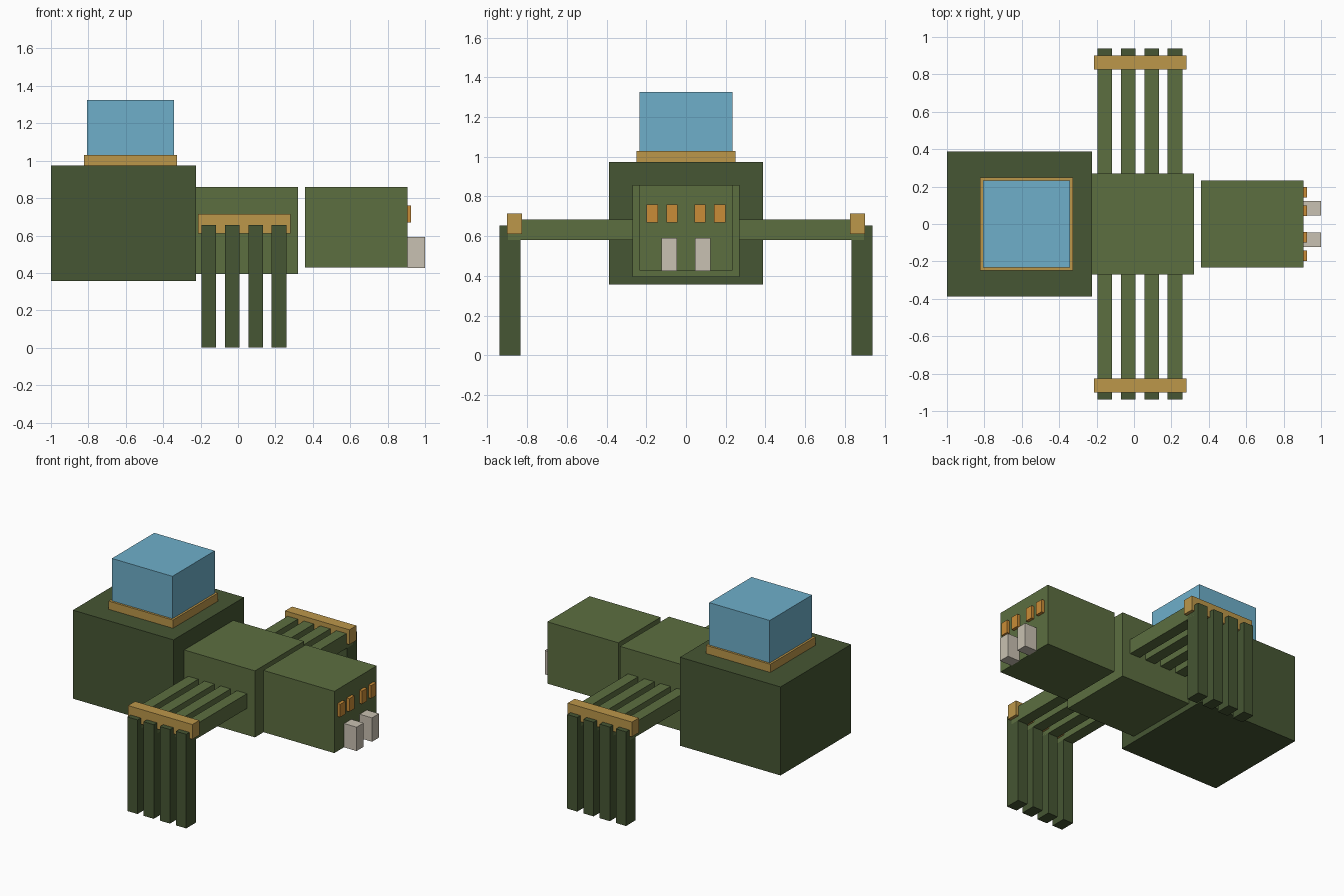
import bpy
import bmesh

cube = bpy.data.objects.get("Cube")
if cube:
    bpy.data.objects.remove(cube, do_unlink=True)


def material(name, *srgb):
    """Flat material from 0-255 sRGB values."""
    c = [v / 255 for v in srgb]
    lin = [v / 12.92 if v < 0.04 else ((v + 0.055) / 1.055) ** 2.4 for v in c]
    mat = bpy.data.materials.new(name)
    mat.use_nodes = True
    mat.diffuse_color = (*lin, 1)
    bsdf = mat.node_tree.nodes["Principled BSDF"]
    bsdf.inputs["Base Color"].default_value = (*lin, 1)
    bsdf.inputs["Roughness"].default_value = 0.8
    return mat


dark_green = material("dark green", 70, 86, 51)
green = material("moss green", 92, 110, 64)
gold = material("gold", 188, 151, 74)
blue = material("sky blue", 110, 175, 202)
orange = material("orange", 202, 140, 55)
bone = material("bone", 201, 193, 178)


def box(name, mat, xs, ys, zs):
    """Flat-faced box spanning the given x, y and z ranges."""
    bm = bmesh.new()
    bmesh.ops.create_cube(bm, size=1)
    for v in bm.verts:
        v.co = [sum(r) / 2 + c * (r[1] - r[0]) for r, c in zip((xs, ys, zs), v.co)]
    mesh = bpy.data.meshes.new(name)
    bm.to_mesh(mesh)
    bm.free()
    mesh.materials.append(mat)
    obj = bpy.data.objects.new(name, mesh)
    bpy.context.collection.objects.link(obj)
    return obj


def pair(name, mat, xs, ys, zs):
    """The same box on both sides of the body."""
    box(name + "_back", mat, xs, ys, zs)
    box(name + "_front", mat, xs, (-ys[1], -ys[0]), zs)


# Body blocks, with a gap behind the head
box("abdomen", dark_green, (-1, -0.225), (-0.388, 0.388), (0.357, 0.973))
box("thorax", green, (-0.225, 0.32), (-0.27, 0.27), (0.395, 0.858))
box("head", green, (0.358, 0.905), (-0.233, 0.233), (0.428, 0.858))

# Canopy and its collar on the abdomen
box("canopy_collar", gold, (-0.823, -0.327), (-0.248, 0.248), (0.973, 1.03))
box("canopy", blue, (-0.808, -0.342), (-0.233, 0.233), (1.03, 1.325))

# Four legs on each side
for i in range(4):
    x = -0.156 + i * 0.125
    span = (x - 0.039, x + 0.039)
    pair(f"upper_leg_{i + 1}", green, span, (0.27, 0.897), (0.58, 0.683))
    pair(f"lower_leg_{i + 1}", dark_green, span, (0.832, 0.938), (0, 0.655))

# Bars that join the knees
pair("knee_bar", gold, (-0.215, 0.28), (0.825, 0.902), (0.612, 0.715))

# Face
for name, y in (("inner_eye", 0.07), ("outer_eye", 0.17)):
    pair(name, orange, (0.905, 0.926), (y - 0.028, y + 0.028), (0.67, 0.76))
pair("fang", bone, (0.905, 1), (0.046, 0.124), (0.426, 0.592))
